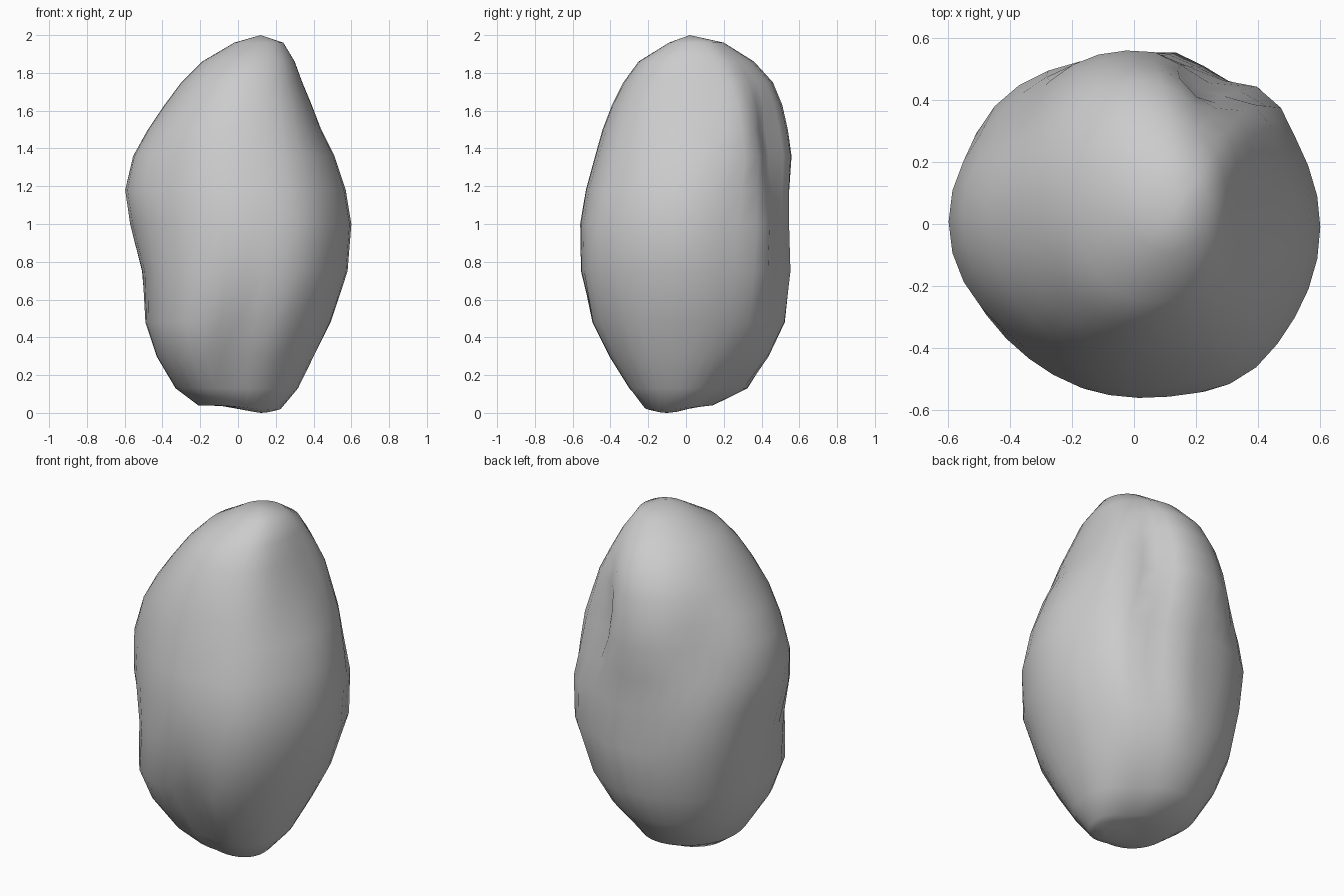
import bpy, bmesh, math

if "Cube" in bpy.data.objects:
    bpy.data.objects.remove(bpy.data.objects["Cube"])

# Stone outline per level: z, left x, right x, front y, back y
LEVELS = [
    (0.04, -0.21, 0.23, -0.22, 0.15),
    (0.13, -0.33, 0.32, -0.30, 0.34),
    (0.30, -0.43, 0.40, -0.40, 0.44),
    (0.48, -0.49, 0.49, -0.50, 0.52),
    (0.75, -0.51, 0.58, -0.56, 0.545),
    (1.00, -0.57, 0.60, -0.56, 0.54),
    (1.18, -0.60, 0.57, -0.53, 0.545),
    (1.36, -0.56, 0.51, -0.48, 0.56),
    (1.50, -0.48, 0.44, -0.44, 0.54),
    (1.63, -0.39, 0.39, -0.39, 0.51),
    (1.75, -0.30, 0.34, -0.33, 0.46),
    (1.86, -0.19, 0.30, -0.25, 0.36),
    (1.96, -0.02, 0.24, -0.09, 0.20),
]
LOW, TOP = (0.12, -0.10), (0.12, 0.02, 2.0)

# Grooves and ridges: angle, level, angular width, height spread, depth
DENTS = [
    (57, 1.40, 11, 0.25, -0.075),  # back right groove
    (64, 0.85, 9, 0.30, -0.03),
    (46, 0.90, 12, 0.35, 0.04),    # ridges beside it
    (34, 1.58, 14, 0.22, 0.03),
    (76, 0.80, 12, 0.40, 0.02),
    (52, 0.08, 35, 0.16, -0.07),   # undercut at the back right foot
    (-90, 0.38, 11, 0.26, -0.045), # lower front hollow and its shoulders
    (-68, 0.38, 12, 0.26, 0.025),
    (-128, 0.36, 26, 0.30, 0.06),
    (-135, 1.20, 25, 0.22, -0.03),
    (-50, 1.50, 24, 0.45, 0.03),   # upper front right ridge
    (-56, 0.85, 16, 0.30, 0.025),
    (-42, 0.25, 25, 0.25, 0.035),
    (188, 0.72, 18, 0.18, -0.01),  # left side hollow
    (138, 1.35, 26, 0.22, -0.06),  # flattened back left shoulder
    (137, 0.85, 26, 0.28, 0.055),  # bulge below it
]
SEGMENTS = 36


def dent_at(angle, z):
    total = 0.0
    for a, lz, wa, wz, d in DENTS:
        da = (angle - a + 180) % 360 - 180
        total += d * math.exp(-(da / wa) ** 2 - ((z - lz) / wz) ** 2)
    return total


# Stack of rings, each blending its four side distances
bm = bmesh.new()
rings = []
for z, xl, xr, yf, yb in LEVELS:
    cx, cy = (xl + xr) / 2, (yf + yb) / 2
    rx, ry = (xr - xl) / 2, (yb - yf) / 2
    ring = []
    for i in range(SEGMENTS):
        deg = 360 * i / SEGMENTS
        c, s = math.cos(math.radians(deg)), math.sin(math.radians(deg))
        r = 1 / math.sqrt((c / rx) ** 2 + (s / ry) ** 2)
        r += dent_at(deg, z) * min(1, r / 0.3)
        ring.append(bm.verts.new((cx + r * c, cy + r * s, z)))
    rings.append(ring)

# Underside rings closing in on the low point, which bulges down to z = 0
outer = rings[0]
for t in (0.35, 0.7):
    rings.insert(0, [bm.verts.new((v.co.x + (LOW[0] - v.co.x) * t,
                                   v.co.y + (LOW[1] - v.co.y) * t, 0.04)) for v in outer])
for ring in rings[:3]:
    for v in ring:
        d = math.hypot(v.co.x - LOW[0], v.co.y - LOW[1])
        v.co.z -= 0.04 * math.exp(-(d / 0.13) ** 2)

for low, high in zip(rings, rings[1:]):
    for i in range(SEGMENTS):
        j = (i + 1) % SEGMENTS
        bm.faces.new((low[i], low[j], high[j], high[i]))

# Blunt tips
base, tip = bm.verts.new((*LOW, 0.0)), bm.verts.new(TOP)
for i in range(SEGMENTS):
    j = (i + 1) % SEGMENTS
    bm.faces.new((base, rings[0][j], rings[0][i]))
    bm.faces.new((tip, rings[-1][i], rings[-1][j]))

bmesh.ops.recalc_face_normals(bm, faces=bm.faces)
for f in bm.faces:
    f.smooth = True
mesh = bpy.data.meshes.new("stone")
bm.to_mesh(mesh)
bm.free()
stone = bpy.data.objects.new("stone", mesh)
bpy.context.collection.objects.link(stone)
